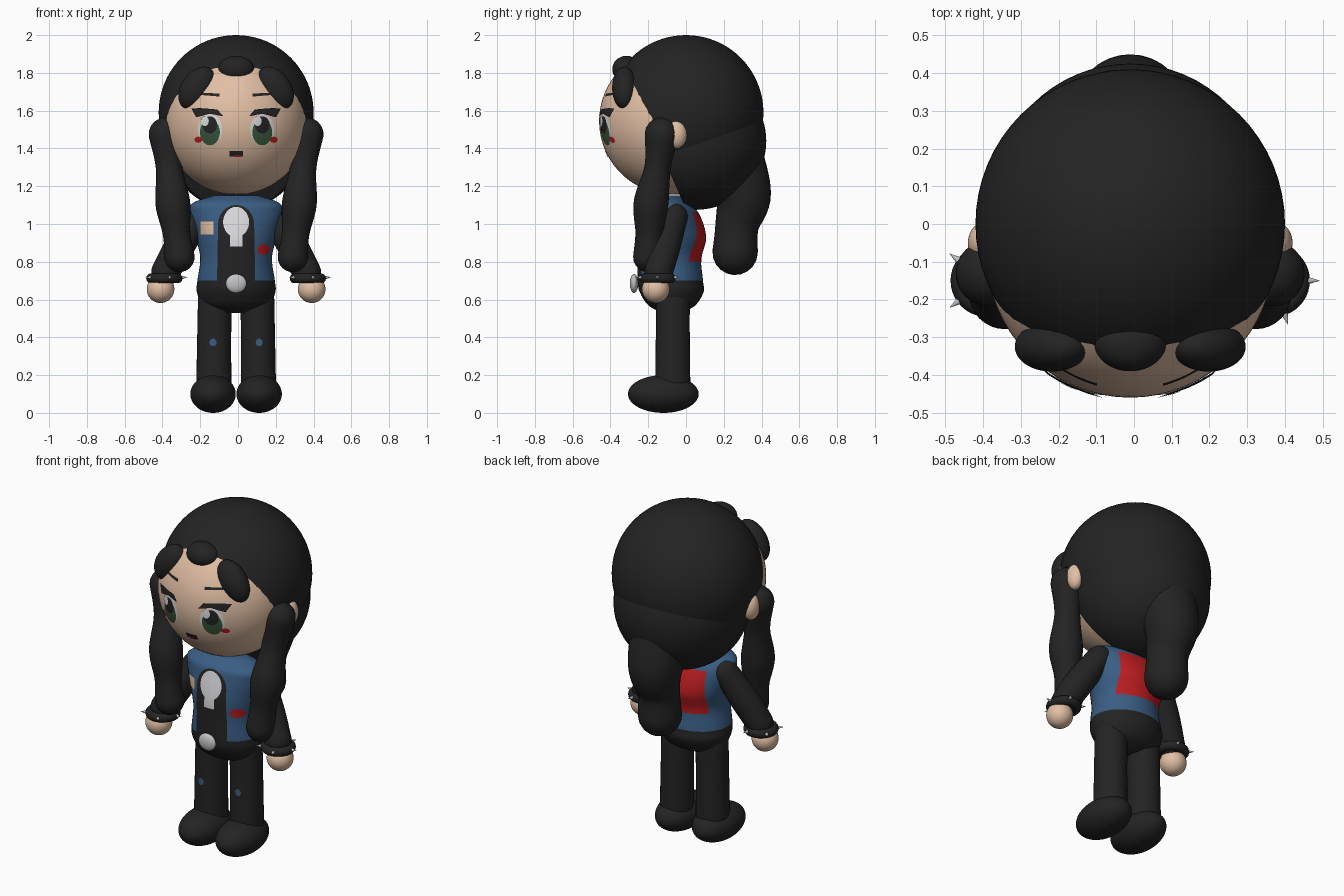
import bpy, bmesh, math
from mathutils import Vector, Matrix
from mathutils.bvhtree import BVHTree

if "Cube" in bpy.data.objects:
    bpy.data.objects.remove(bpy.data.objects["Cube"])

MID = -0.01  # symmetry plane of the figure


def material(name, r, g, b):
    m = bpy.data.materials.new(name)
    m.use_nodes = True
    m.diffuse_color = (r, g, b, 1)
    bsdf = m.node_tree.nodes["Principled BSDF"]
    bsdf.inputs["Base Color"].default_value = (r, g, b, 1)
    bsdf.inputs["Roughness"].default_value = 0.8
    return m


BLACK = material("soft black", 0.017, 0.017, 0.017)
SKIN = material("warm skin", 0.76, 0.52, 0.37)
DENIM = material("denim blue", 0.042, 0.11, 0.23)
RED = material("deep red", 0.5, 0.012, 0.015)
WHITE = material("off white", 0.72, 0.72, 0.74)
GREEN = material("iris green", 0.04, 0.095, 0.045)
SILVER = material("silver", 0.55, 0.55, 0.57)


def finish(name, bm, *mats, smooth=True):
    me = bpy.data.meshes.new(name)
    for f in bm.faces:
        f.smooth = smooth
    bm.to_mesh(me)
    bm.free()
    for m in mats:
        me.materials.append(m)
    ob = bpy.data.objects.new(name, me)
    bpy.context.collection.objects.link(ob)
    return ob


def ball(name, center, radii, mat, tilt=0, cut=None):
    bm = bmesh.new()
    bmesh.ops.create_uvsphere(bm, u_segments=64, v_segments=40, radius=1)
    bm.transform(Matrix.Translation(center) @ Matrix.Rotation(tilt, 4, 'Y')
                 @ Matrix.Diagonal((*radii, 1)))
    if cut:
        bmesh.ops.bisect_plane(bm, geom=bm.verts[:] + bm.edges[:] + bm.faces[:],
                               plane_co=cut[0], plane_no=cut[1], clear_inner=True)
        bmesh.ops.holes_fill(bm, edges=[e for e in bm.edges if e.is_boundary])
    ob = finish(name, bm, mat)
    if cut:
        sharpen(ob)
    return ob


def sharpen(ob):
    bpy.ops.object.select_all(action='DESELECT')
    ob.select_set(True)
    bpy.context.view_layer.objects.active = ob
    bpy.ops.object.shade_smooth_by_angle()


def spline(keys, steps=8):
    """Catmull-Rom through tuples of any length."""
    p = [Vector(k) for k in keys]
    p = [2 * p[0] - p[1]] + p + [2 * p[-1] - p[-2]]
    out = []
    for a, b, c, d in zip(p, p[1:], p[2:], p[3:]):
        for i in range(steps):
            t = i / steps
            out.append(0.5 * (2 * b + (c - a) * t + (2 * a - 5 * b + 4 * c - d) * t * t
                              + (3 * b - a - 3 * c + d) * t ** 3))
    return out + [p[-2]]


def loft(rings, seg=48):
    """Skin a list of elliptical rings given as (center, u axis, v axis)."""
    bm = bmesh.new()
    loops = []
    for c, u, v in rings:
        angles = [math.tau * i / seg for i in range(seg)]
        loops.append([bm.verts.new(c + u * math.cos(a) + v * math.sin(a)) for a in angles])
    for lo, hi in zip(loops, loops[1:]):
        for i in range(seg):
            j = (i + 1) % seg
            bm.faces.new((lo[i], lo[j], hi[j], hi[i]))
    bm.faces.new(loops[0])
    bm.faces.new(loops[-1])
    bmesh.ops.recalc_face_normals(bm, faces=bm.faces[:])
    return bm


def tube(name, keys, mat):
    """Round-ended limb through (x, y, z, radius) points."""
    path = spline(keys)
    pos = [p.to_3d() for p in path]
    rad = [p[3] for p in path]
    n = len(pos)
    tan = [(pos[min(i + 1, n - 1)] - pos[max(i - 1, 0)]).normalized() for i in range(n)]
    rows = list(zip(pos, rad, tan))
    caps = [math.radians(a) for a in (88, 72, 54, 36, 18)]
    first = [(pos[0] - tan[0] * rad[0] * math.sin(a), rad[0] * math.cos(a), tan[0]) for a in caps]
    last = [(pos[-1] + tan[-1] * rad[-1] * math.sin(a), rad[-1] * math.cos(a), tan[-1])
            for a in reversed(caps)]
    rings = []
    for c, r, t in first + rows + last:
        u = Vector((0, 1, 0)).cross(t).normalized()
        rings.append((c, u * r, t.cross(u) * r))
    return finish(name, loft(rings, 32), mat)


def oval(x, z, rx, rz, n=32):
    return [(x + rx * math.cos(math.tau * i / n), z + rz * math.sin(math.tau * i / n))
            for i in range(n)]


def box(x, z, w, h):
    return [(x - w, z - h), (x + w, z - h), (x + w, z + h), (x - w, z + h)]


def decal(name, target, outline, mat, layer=1, side=-1):
    """Thin patch wrapped on a target; side -1 is front, 1 is back."""
    bm = bmesh.new()
    bm.from_mesh(target.data)
    tree = BVHTree.FromBMesh(bm)
    bm.free()
    pts = [Vector(p) for p in outline]
    if len(pts) < 20:
        pts = [a.lerp(b, k / 8) for a, b in zip(pts, pts[1:] + pts[:1]) for k in range(8)]
    mid = sum(pts, Vector((0, 0))) / len(pts)
    bm = bmesh.new()

    def stick(p):
        hit, normal, _, _ = tree.ray_cast(Vector((p.x, side * 3, p.y)), Vector((0, -side, 0)))
        return bm.verts.new(hit + normal * 0.002 * layer)

    rows = [[stick(mid.lerp(p, k / 7)) for p in pts] for k in range(1, 8)]
    hub = stick(mid)
    n = len(pts)
    for i in range(n):
        j = (i + 1) % n
        bm.faces.new((hub, rows[0][i], rows[0][j]))
        for a, b in zip(rows, rows[1:]):
            bm.faces.new((a[i], b[i], b[j], a[j]))
    bm.normal_update()
    if sum(f.normal.y * f.calc_area() for f in bm.faces) * side < 0:
        bmesh.ops.reverse_faces(bm, faces=bm.faces[:])
    return finish(name, bm, mat)


# Head, hair cap cut on a slanted hairline, and ponytail
head = ball("head", (MID, -0.07, 1.545), (0.383, 0.39, 0.39), SKIN)
hairline = ((0, -0.22, 1.57), (0, 1, 0.45))
ball("hair_cap", (MID, 0, 1.59), (0.41, 0.41, 0.41), BLACK, cut=hairline)
ball("hair_nape", (MID, 0.05, 1.44), (0.37, 0.375, 0.365), BLACK, cut=hairline)
tube("ponytail", [(MID, 0.24, 1.36, 0.17), (MID, 0.3, 1.15, 0.15),
                  (MID, 0.27, 0.99, 0.115), (MID, 0.26, 0.85, 0.12)], BLACK)
ball("fringe_middle", (MID, -0.315, 1.82), (0.095, 0.075, 0.07), BLACK)

# Torso: denim above the hem, black hips below
profile = [(0.53, 0.1, -0.13, -0.02), (0.57, 0.175, -0.2, 0.05), (0.64, 0.208, -0.245, 0.093),
           (0.7, 0.205, -0.255, 0.09), (0.82, 0.19, -0.255, 0.08), (0.93, 0.215, -0.255, 0.105),
           (1.05, 0.245, -0.235, 0.07), (1.11, 0.23, -0.215, 0.02), (1.15, 0.12, -0.15, -0.03)]
rings = [(Vector((MID, (f + b) / 2, z)), Vector((w, 0, 0)), Vector((0, (b - f) / 2, 0)))
         for z, w, f, b in spline(profile)]
bm = loft(rings)
for f in bm.faces:
    f.material_index = 1 if f.calc_center_median().z < 0.7 else 0
torso = finish("torso", bm, DENIM, BLACK)

# Jacket details
arch = [(MID + 0.1, 0.7)] + [(MID + 0.095 * math.cos(a), 1.0 + 0.1 * math.sin(a))
                            for a in [math.pi * i / 12 for i in range(13)]] + [(MID - 0.1, 0.7)]
decal("shirt_panel", torso, arch, BLACK)
decal("emblem_top", torso, oval(MID, 1.01, 0.068, 0.08), WHITE, 2)
decal("emblem_stem", torso, box(MID, 0.92, 0.032, 0.04), WHITE, 2)
decal("chest_patch", torso, box(-0.163, 0.978, 0.033, 0.034), SKIN)
decal("chest_badge", torso, oval(0.135, 0.865, 0.032, 0.028), RED)
decal("back_panel", torso, box(MID, 0.93, 0.15, 0.13), RED, side=1)
ball("belt_buckle", (MID, -0.275, 0.685), (0.055, 0.022, 0.05), SILVER)

# Paired parts
for s, label in ((1, "left"), (-1, "right")):
    def X(d):
        return MID + s * d

    ball(label + "_fringe", (X(0.208), -0.325, 1.72), (0.082, 0.066, 0.125), BLACK, tilt=-s * 0.6)
    ball(label + "_ear", (X(0.385), -0.05, 1.475), (0.045, 0.055, 0.075), SKIN)
    tube(label + "_strand", [(X(0.375), -0.13, 1.475, 0.088), (X(0.355), -0.15, 1.3, 0.07),
                             (X(0.335), -0.185, 1.11, 0.092), (X(0.315), -0.195, 0.95, 0.073),
                             (X(0.3), -0.2, 0.825, 0.08)], BLACK)
    tube(label + "_arm", [(X(0.205), -0.06, 1.04, 0.07), (X(0.3), -0.11, 0.88, 0.08),
                          (X(0.375), -0.145, 0.745, 0.075)], BLACK)
    ball(label + "_hand", (X(0.4), -0.16, 0.655), (0.073, 0.073, 0.073), SKIN)
    leg = tube(label + "_leg", [(X(0.112), -0.07, 0.6, 0.09), (X(0.116), -0.07, 0.4, 0.09),
                                (X(0.118), -0.07, 0.15, 0.093)], BLACK)
    ball(label + "_foot", (X(0.122), -0.12, 0.1), (0.12, 0.187, 0.1), BLACK)
    decal(label + "_knee_patch", leg, oval(X(0.122), 0.373, 0.018, 0.02), DENIM)

    # Studded bracelet
    wrist = Vector((X(0.38), -0.15, 0.712))
    bpy.ops.mesh.primitive_torus_add(location=wrist, major_radius=0.07, minor_radius=0.026,
                                     major_segments=40, minor_segments=14)
    band = bpy.context.object
    band.name = label + "_bracelet"
    band.data.materials.append(BLACK)
    sharpen(band)
    for i in range(5):
        a = math.tau * i / 5
        out = Vector((math.cos(a), math.sin(a), 0.05))
        bm = bmesh.new()
        bmesh.ops.create_cone(bm, cap_ends=True, segments=12, radius1=0.014, radius2=0, depth=0.045)
        turn = Vector((0, 0, 1)).rotation_difference(out).to_matrix().to_4x4()
        bm.transform(Matrix.Translation(wrist + out * 0.1) @ turn)
        finish(label + "_stud", bm, SILVER, smooth=False)

    # Face details
    ex = X(0.137)
    decal(label + "_eye_white", head, oval(ex, 1.5, 0.064, 0.08), WHITE)
    decal(label + "_iris", head, oval(ex, 1.486, 0.052, 0.068), GREEN, 2)
    decal(label + "_pupil", head, oval(ex, 1.525, 0.038, 0.045), BLACK, 3)
    decal(label + "_glint", head, oval(ex - 0.025, 1.545, 0.02, 0.026), WHITE, 4)
    lash = [(-0.07, 1.57), (0, 1.583), (0.07, 1.565), (0.095, 1.61), (0.05, 1.612), (-0.04, 1.605)]
    decal(label + "_lash", head, [(ex + s * d, z) for d, z in lash], BLACK, 4)
    brow = [(-0.05, 1.674), (0.045, 1.682), (0.045, 1.694), (-0.05, 1.69)]
    decal(label + "_brow", head, [(ex + s * d, z) for d, z in brow], BLACK)
    decal(label + "_blush", head, oval(X(0.198), 1.447, 0.02, 0.016), RED, 2)

# Mouth
decal("mouth", head, box(MID, 1.373, 0.036, 0.015), BLACK)
decal("lip", head, box(MID + 0.008, 1.362, 0.018, 0.006), RED, 2)
